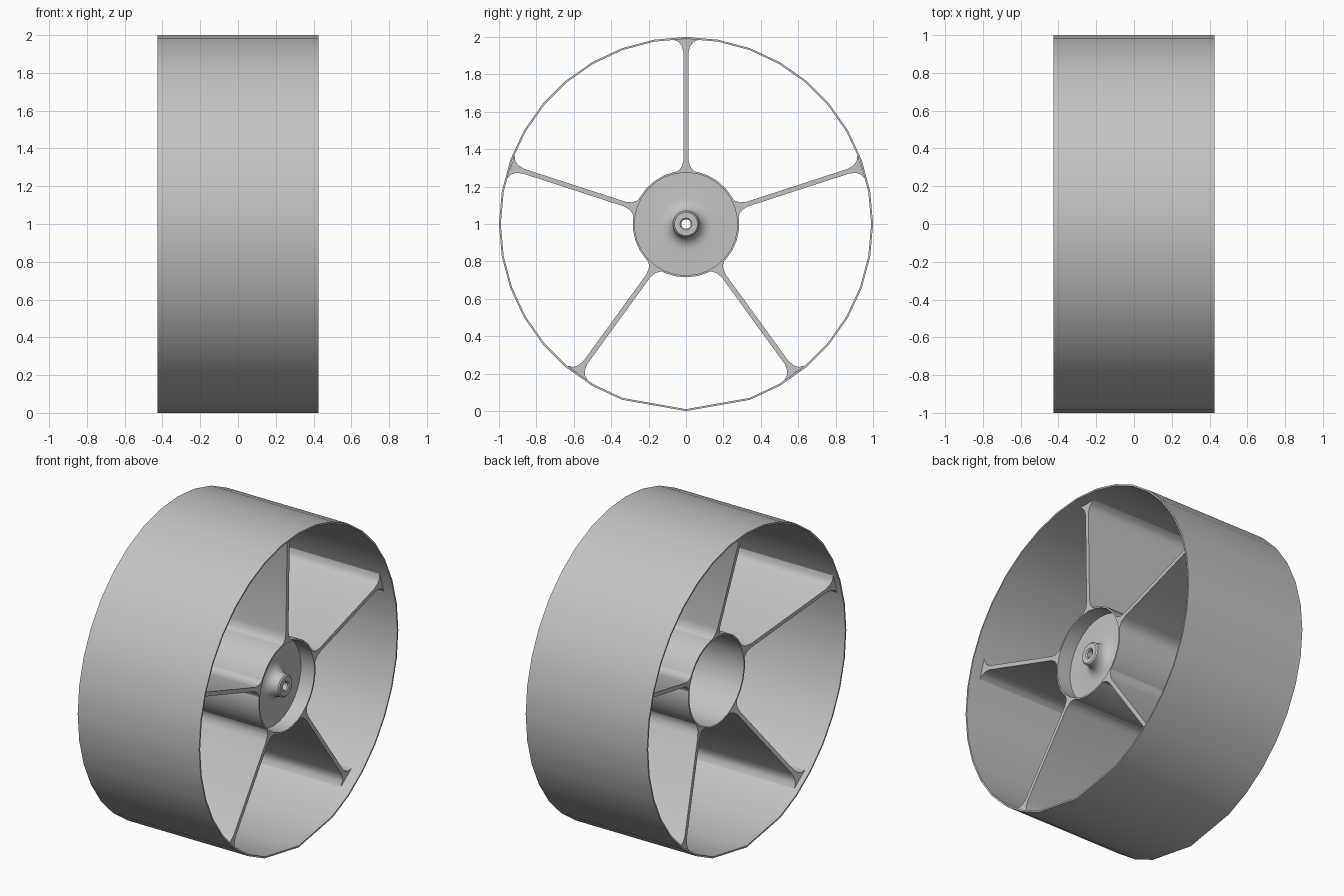
import bpy, bmesh, math
from mathutils import Matrix

cube = bpy.data.objects.get("Cube")
if cube:
    bpy.data.objects.remove(cube)

grey = bpy.data.materials.new("plain_grey")
grey.use_nodes = True
colour = (0.55, 0.55, 0.55, 1)
grey.diffuse_color = colour
grey.node_tree.nodes["Principled BSDF"].inputs["Base Color"].default_value = colour


def finish(name, bm, angle=35):
    bmesh.ops.recalc_face_normals(bm, faces=bm.faces)
    mesh = bpy.data.meshes.new(name)
    bm.to_mesh(mesh)
    bm.free()
    mesh.materials.append(grey)
    obj = bpy.data.objects.new(name, mesh)
    obj.location.z = 1
    bpy.context.collection.objects.link(obj)
    bpy.ops.object.select_all(action="DESELECT")
    obj.select_set(True)
    bpy.context.view_layer.objects.active = obj
    bpy.ops.object.shade_smooth_by_angle(angle=math.radians(angle))
    return obj


def revolve(name, profile, angles):
    """Closed (x, radius) profile turned about the x axis; angle 0 points up."""
    bm = bmesh.new()
    rings = [[bm.verts.new((x, r * math.sin(a), r * math.cos(a)))
              for x, r in profile] for a in angles]
    n = len(profile)
    for i, ring in enumerate(rings):
        after = rings[(i + 1) % len(rings)]
        for j in range(n):
            k = (j + 1) % n
            bm.faces.new((ring[j], ring[k], after[k], after[j]))
    return finish(name, bm)


def turn(count, skip=()):
    return [math.tau * i / count for i in range(count) if i not in skip]


# Thin outer rim, coarser at the very bottom
W = 0.427
revolve("rim", [(-W, 1.0), (W, 1.0), (W, 0.99), (-W, 0.99)], turn(36, (17, 19)))

# Hub drum, open at both ends
revolve("hub_drum", [(-0.215, 0.285), (0.345, 0.285), (0.345, 0.275), (-0.215, 0.275)],
        turn(30))

# Hub disc with a flared boss and axle bore
disc = [(0.22, 0.28), (0.25, 0.28), (0.25, 0.14)]
for i in range(1, 6):
    t = math.radians(18 * i)
    disc.append((0.25 + 0.06 * (1 - math.cos(t)), 0.14 - 0.07 * math.sin(t)))
disc += [(0.33, 0.07), (0.337, 0.062), (0.337, 0.032), (0.33, 0.025), (0.22, 0.025)]
revolve("hub_disc", disc, turn(30))

# Spokes: wide plates flaring at both ends, tapered toward the left-out side
flare = [(0.279, 0.05), (0.29, 0.035), (0.31, 0.021), (0.345, 0.013),
         (0.915, 0.013), (0.95, 0.022), (0.972, 0.038), (0.986, 0.068)]
outline = [(r, h) for r, h in flare] + [(r, -h) for r, h in reversed(flare)]


def edge_x(r, side):
    t = (r - 0.28) / 0.71
    return 0.345 + 0.01 * t if side else -0.215 - 0.18 * t


for i in range(5):
    bm = bmesh.new()
    near, far = ([bm.verts.new((edge_x(r, s), h, r)) for r, h in outline] for s in (1, 0))
    n = len(outline)
    for j in range(n):
        k = (j + 1) % n
        bm.faces.new((near[j], near[k], far[k], far[j]))
    # End caps as strips across the plate
    for loop in (near, far):
        for j in range(len(flare) - 1):
            bm.faces.new((loop[j], loop[j + 1], loop[n - 2 - j], loop[n - 1 - j]))
    bm.transform(Matrix.Rotation(math.tau * i / 5, 4, "X"))
    finish("spoke_%d" % (i + 1), bm)
